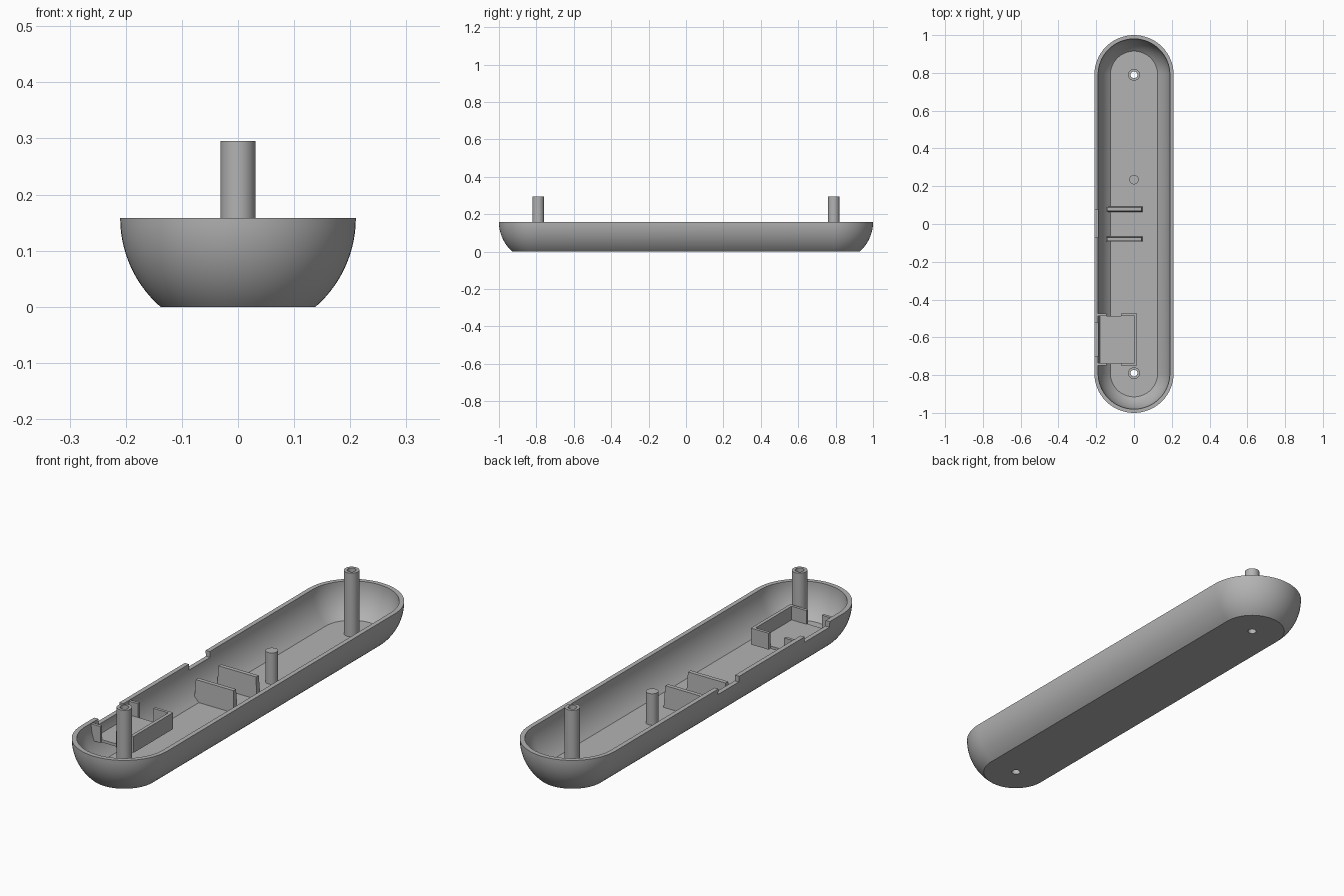
import bpy, bmesh, math

old = bpy.data.objects.get("Cube")
if old:
    bpy.data.objects.remove(old, do_unlink=True)

RIM, R_OUT, R_IN, END, FLOOR = 0.158, 0.21, 0.19, 0.79, 0.015

grey = bpy.data.materials.new("plain grey")
grey.use_nodes = True
colour = (0.45, 0.45, 0.45, 1)
grey.diffuse_color = colour
grey.node_tree.nodes["Principled BSDF"].inputs["Base Color"].default_value = colour


def finish(name, bm, smooth=False):
    bmesh.ops.recalc_face_normals(bm, faces=bm.faces)
    mesh = bpy.data.meshes.new(name)
    bm.to_mesh(mesh)
    bm.free()
    mesh.materials.append(grey)
    obj = bpy.data.objects.new(name, mesh)
    bpy.context.collection.objects.link(obj)
    if smooth:
        shade(obj)
    return obj


def activate(obj):
    bpy.ops.object.select_all(action="DESELECT")
    obj.select_set(True)
    bpy.context.view_layer.objects.active = obj


def shade(obj):
    activate(obj)
    bpy.ops.object.shade_smooth_by_angle(angle=math.radians(30))


def box(name, x0, x1, y0, y1, z0, z1, taper=0):
    bm = bmesh.new()
    bmesh.ops.create_cube(bm, size=1)
    for v in bm.verts:
        t = taper if v.co.z > 0 else 0
        v.co.x = x1 - t if v.co.x > 0 else x0 + t
        v.co.y = y1 - t if v.co.y > 0 else y0 + t
        v.co.z = z1 if v.co.z > 0 else z0
    return finish(name, bm)


def loft(name, rings, close=False, smooth=True):
    """Join equal rings of points; cap the ends or close the loop."""
    bm = bmesh.new()
    loops = [[bm.verts.new(p) for p in ring] for ring in rings]
    pairs = list(zip(loops, loops[1:]))
    if close:
        pairs.append((loops[-1], loops[0]))
    else:
        bm.faces.new(loops[0])
        bm.faces.new(loops[-1])
    n = len(loops[0])
    for a, b in pairs:
        for i in range(n):
            j = (i + 1) % n
            bm.faces.new((a[i], a[j], b[j], b[i]))
    return finish(name, bm, smooth)


def stadium(r, z, steps=32):
    pts = []
    for side in (1, -1):
        for i in range(steps + 1):
            a = math.pi * i / steps
            pts.append((side * r * math.cos(a), side * (END + r * math.sin(a)), z))
    return pts


def circle(r, y, z, n=40):
    return [(r * math.cos(math.tau * i / n), y + r * math.sin(math.tau * i / n), z)
            for i in range(n)]


def arc_rings(radius, z0, steps=14):
    """Stadium rings following a round wall from z0 up to the rim."""
    a0 = math.asin((RIM - z0) / radius)
    return [stadium(radius * math.cos(a0 * (1 - i / steps)),
                    RIM - radius * math.sin(a0 * (1 - i / steps)))
            for i in range(steps + 1)]


def cut(obj, cutter):
    cutter.hide_render = True
    activate(obj)
    mod = obj.modifiers.new("cut", "BOOLEAN")
    mod.operation, mod.object, mod.solver = "DIFFERENCE", cutter, "EXACT"
    bpy.ops.object.modifier_apply(modifier=mod.name)
    bpy.data.objects.remove(cutter, do_unlink=True)


# Rounded shell with a hollow interior
shell = loft("shell", arc_rings(R_OUT, 0) + arc_rings(R_IN, FLOOR)[::-1], smooth=False)

# Screw holes in the floor and notches in the rim
for y in (-END, END):
    cut(shell, loft("hole_cutter", [circle(0.018, y, -0.05), circle(0.018, y, 0.05)]))
for y0, y1 in ((-0.07, 0.075), (-0.7, -0.525)):
    cut(shell, box("notch_cutter", -0.3, -0.15, y0, y1, 0.133, 0.3))
shade(shell)

# Hollow screw posts and the short solid post
for name, y in (("front_post", -END), ("rear_post", END)):
    loft(name, [circle(0.031, y, 0.01), circle(0.031, y, 0.295),
                circle(0.018, y, 0.295), circle(0.018, y, 0.01)], close=True)
loft("short_post", [circle(0.025, 0.235, 0.01), circle(0.025, 0.235, 0.153)])

# Pair of cross fins
for name, y in (("front_fin", -0.08), ("middle_fin", 0.078)):
    box(name, -0.148, 0.045, y - 0.014, y + 0.014, 0.01, 0.11, taper=0.005)

# Raised shelf with its low walls
box("shelf", -0.185, 0.003, -0.742, -0.487, 0.083, 0.095)
box("shelf_side_wall", 0.002, 0.017, -0.75, -0.475, 0.083, 0.155)
for name, y in (("front", -0.75), ("rear", -0.488)):
    box("shelf_" + name + "_return", -0.07, 0.004, y, y + 0.013, 0.083, 0.155)
    box("shelf_" + name + "_corner", -0.193, -0.145, y, y + 0.013, 0.083, 0.155)
